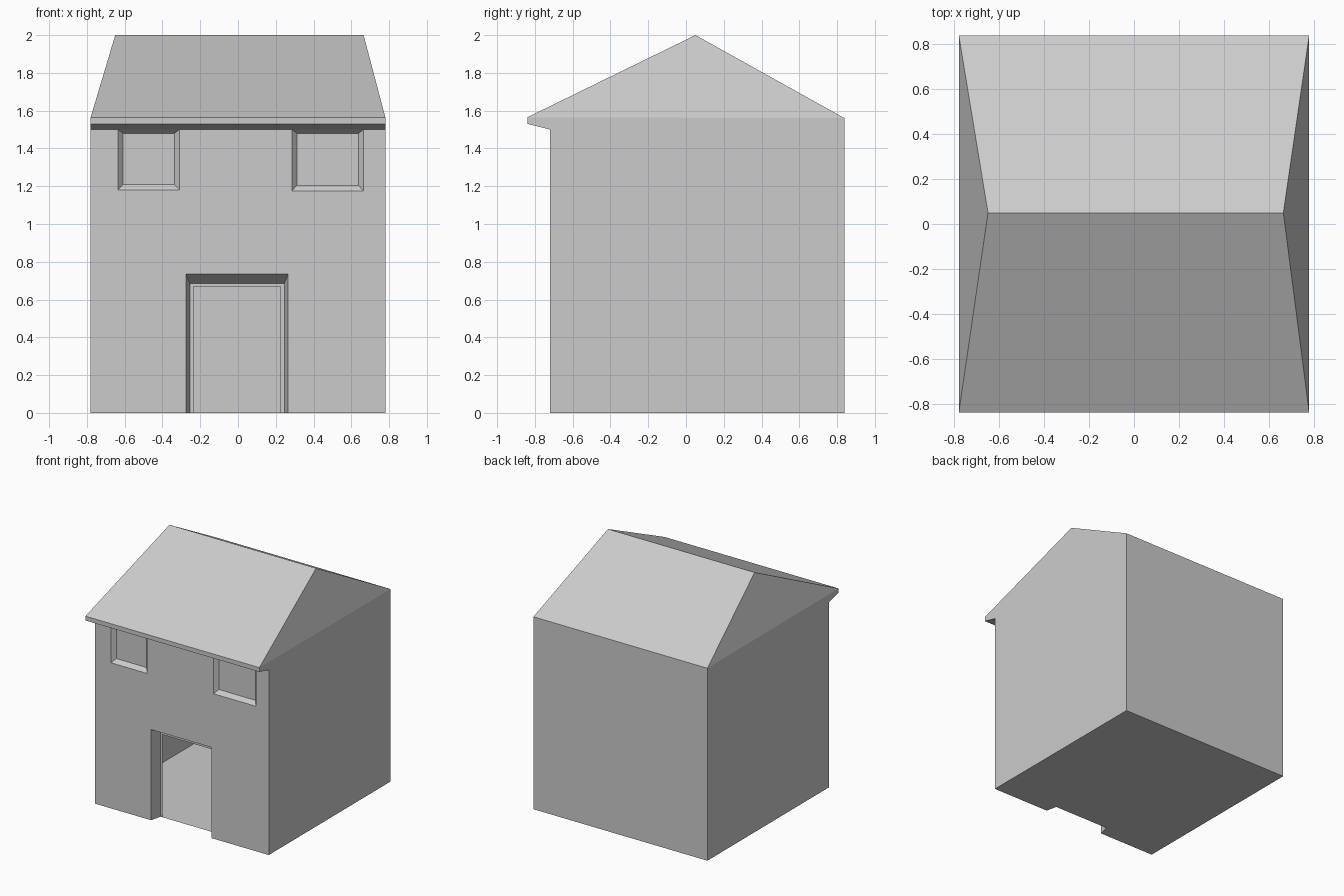
import bpy, bmesh

if "Cube" in bpy.data.objects:
    bpy.data.objects.remove(bpy.data.objects["Cube"])

W = 0.78                    # half width of the house
FRONT, BACK = -0.72, 0.84   # wall planes
TOP = 1.50                  # front wall meets the soffit


def make_object(name, faces):
    """Object from a list of faces, each a list of points."""
    bm = bmesh.new()
    for pts in faces:
        bm.faces.new([bm.verts.new(p) for p in pts])
    bmesh.ops.remove_doubles(bm, verts=bm.verts, dist=0.0005)
    me = bpy.data.meshes.new(name)
    bm.to_mesh(me)
    bm.free()
    ob = bpy.data.objects.new(name, me)
    bpy.context.collection.objects.link(ob)
    return ob


def rect(x0, x1, z0, z1, y):
    """Corner points, counter-clockwise seen from the front."""
    return [(x0, y, z0), (x1, y, z0), (x1, y, z1), (x0, y, z1)]


def bridge(outer, inner, sides=range(4)):
    """Quads joining two rectangles; sides: 0 bottom, 1 right, 2 top, 3 left."""
    return [[outer[i], outer[(i + 1) % 4], inner[(i + 1) % 4], inner[i]] for i in sides]


# Openings as x0, x1, z0, z1
door = (-0.275, 0.265, 0.0, 0.735)
windows = {"left_window": (-0.635, -0.31, 1.18, TOP),
           "right_window": (0.285, 0.665, 1.175, TOP)}
holes = [door] + list(windows.values())

# Front wall, a grid of panels with the openings left out
xs = sorted({-W, W} | {x for h in holes for x in h[:2]})
zs = sorted({0.0, TOP} | {z for h in holes for z in h[2:]})
panels = []
for x0, x1 in zip(xs, xs[1:]):
    for z0, z1 in zip(zs, zs[1:]):
        cx, cz = (x0 + x1) / 2, (z0 + z1) / 2
        if not any(h[0] < cx < h[1] and h[2] < cz < h[3] for h in holes):
            panels.append(rect(x0, x1, z0, z1, FRONT))
wall = make_object("front_wall", panels)
bm = bmesh.new()
bm.from_mesh(wall.data)
bmesh.ops.dissolve_limit(bm, angle_limit=0.01, verts=bm.verts, edges=bm.edges)
bm.to_mesh(wall.data)
bm.free()

# Recessed windows with sloping reveals
for name, (x0, x1, z0, z1) in windows.items():
    outer = rect(x0, x1, z0, z1, FRONT)
    pane = rect(x0 + 0.027, x1 - 0.027, z0 + 0.03, z1 - 0.02, FRONT + 0.03)
    make_object(name, bridge(outer, pane) + [pane])

# Doorway: deep reveal, then a narrow frame around the open entrance
FRAME = FRONT + 0.09
outer = rect(*door, FRONT)
reveal = rect(-0.255, 0.245, 0.0, 0.685, FRAME)
entrance = rect(-0.235, 0.225, 0.0, 0.67, FRAME)
make_object("door_frame", bridge(outer, reveal, (1, 2, 3)) + bridge(reveal, entrance, (1, 2, 3)))

# Side walls, with the small eave overhang in the profile
profile = [(FRONT, 0), (BACK, 0), (BACK, 1.56), (-0.84, 1.565), (-0.84, 1.53), (FRONT, TOP)]
make_object("side_walls", [[(W, y, z) for y, z in profile],
                           [(-W, y, z) for y, z in reversed(profile)]])

# Back wall
make_object("back_wall", [rect(-W, W, 0, 1.56, BACK)[::-1]])

# Floor, notched at the doorway
make_object("floor", [[(-W, FRONT, 0), (-W, BACK, 0), (W, BACK, 0), (W, FRONT, 0),
                       outer[1], reveal[1], reveal[0], outer[0]]])

# Roof: two slopes, leaning gable ends, fascia and soffit
fl, fr = (-W, -0.84, 1.565), (W, -0.84, 1.565)
bl, br = (-W, BACK, 1.56), (W, BACK, 1.56)
rl, rr = (-0.65, 0.05, 2.0), (0.665, 0.05, 2.0)
lip_l, lip_r = (-W, -0.84, 1.53), (W, -0.84, 1.53)
make_object("roof", [[fl, fr, rr, rl], [br, bl, rl, rr],
                     [fr, br, rr], [bl, fl, rl],
                     [lip_l, lip_r, fr, fl],
                     [(-W, FRONT, TOP), (W, FRONT, TOP), lip_r, lip_l]])
